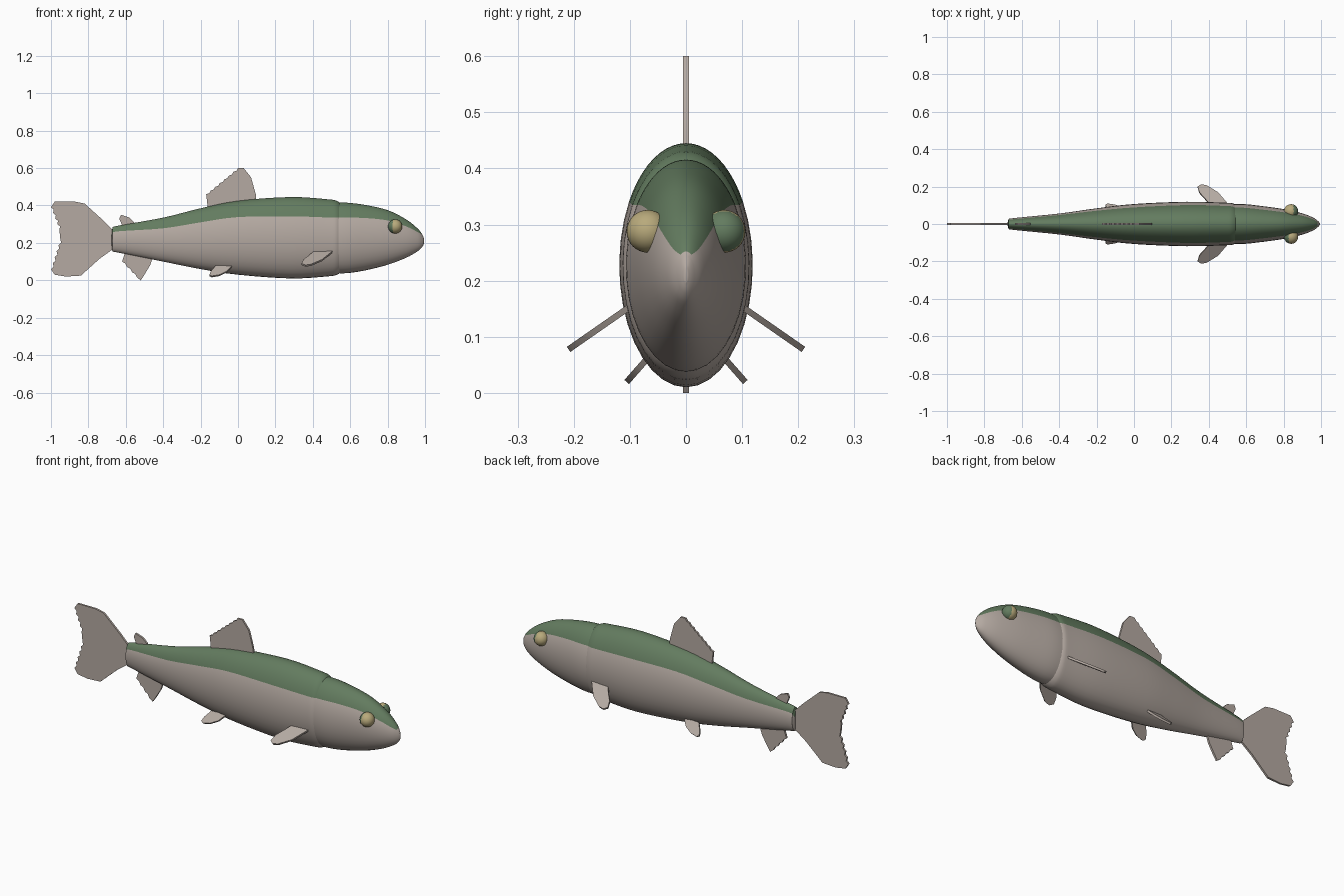
import bpy
import bmesh
import math
from mathutils import Vector

cube = bpy.data.objects.get("Cube")
if cube:
    bpy.data.objects.remove(cube, do_unlink=True)


def make_material(name, colour):
    mat = bpy.data.materials.new(name)
    mat.use_nodes = True
    mat.diffuse_color = (*colour, 1)
    mat.node_tree.nodes["Principled BSDF"].inputs["Base Color"].default_value = (*colour, 1)
    return mat


beige = make_material("belly beige", (0.46, 0.40, 0.36))
green = make_material("back green", (0.125, 0.20, 0.115))
yellow = make_material("eye yellow", (0.48, 0.40, 0.20))


def finish(bm, name, materials, angle):
    """Turn a bmesh into a named, shaded object."""
    bmesh.ops.recalc_face_normals(bm, faces=bm.faces)
    mesh = bpy.data.meshes.new(name)
    bm.to_mesh(mesh)
    bm.free()
    for mat in materials:
        mesh.materials.append(mat)
    obj = bpy.data.objects.new(name, mesh)
    bpy.context.collection.objects.link(obj)
    bpy.ops.object.select_all(action="DESELECT")
    obj.select_set(True)
    bpy.context.view_layer.objects.active = obj
    bpy.ops.object.shade_smooth_by_angle(angle=math.radians(angle))
    return obj


def smooth_stations(stations, steps=4):
    """Catmull-Rom interpolation through the stations."""
    rows = [Vector(s) for s in stations]
    padded = [rows[0]] + rows + [rows[-1]]
    result = []
    for a, b, c, d in zip(padded, padded[1:], padded[2:], padded[3:]):
        for i in range(steps):
            t = i / steps
            result.append(b + (c - a) * t / 2
                          + (a * 2 - b * 5 + c * 4 - d) * t ** 2 / 2
                          + (b * 3 - a - c * 3 + d) * t ** 3 / 2)
    result.append(rows[-1])
    return result


def loft(name, stations, back_end):
    """Elliptical loft whose rings follow the line between back and belly."""
    upper, lower = 20, 24
    count = upper + lower
    bm = bmesh.new()
    rings = []
    for x, top, bottom, half_width, line in smooth_stations(stations):
        middle, half = (top + bottom) / 2, (top - bottom) / 2
        split = math.asin(max(-0.9, min(0.98, (line - middle) / half)))
        ring = []
        for i in range(count):
            if i < upper:
                a = split + (math.pi - 2 * split) * i / upper
            else:
                a = math.pi - split + (math.pi + 2 * split) * (i - upper) / lower
            ring.append(bm.verts.new((x, half_width * math.cos(a), middle + half * math.sin(a))))
        rings.append(ring)
    for r, s in zip(rings, rings[1:]):
        for i in range(count):
            j = (i + 1) % count
            face = bm.faces.new((r[i], r[j], s[j], s[i]))
            face.material_index = int(i < upper and s[0].co.x < back_end)
    bm.faces.new(rings[0])
    bm.faces.new(rings[-1])
    return finish(bm, name, (beige, green), 50)


# Body and head: x, top, bottom, half width, colour line
loft("body", [
    (-0.675, 0.25, 0.18, 0.012, 0.235),
    (-0.67, 0.28, 0.155, 0.025, 0.25),
    (-0.64, 0.292, 0.148, 0.032, 0.262),
    (-0.4, 0.335, 0.10, 0.056, 0.278),
    (-0.2, 0.385, 0.06, 0.084, 0.31),
    (0, 0.425, 0.03, 0.107, 0.338),
    (0.28, 0.445, 0.01, 0.119, 0.342),
    (0.48, 0.433, 0.021, 0.114, 0.336),
    (0.53, 0.424, 0.03, 0.11, 0.335),
    (0.56, 0.40, 0.05, 0.09, 0.334),
], 1)
loft("head", [
    (0.50, 0.415, 0.04, 0.105, 0.335),
    (0.58, 0.415, 0.038, 0.107, 0.335),
    (0.68, 0.403, 0.053, 0.097, 0.333),
    (0.8, 0.375, 0.083, 0.08, 0.32),
    (0.9, 0.325, 0.121, 0.057, 0.288),
    (0.96, 0.277, 0.155, 0.033, 0.258),
    (0.985, 0.245, 0.178, 0.015, 0.244),
    (0.995, 0.222, 0.198, 0.003, 0.24),
], 0.983)


def teeth(start, end, count, depth):
    """Ragged fin edge between two points."""
    a, b = Vector(start), Vector(end)
    normal = Vector((a.y - b.y, b.x - a.x)).normalized() * depth
    return [tuple(a.lerp(b, i / (2 * count)) + normal * (i % 2))
            for i in range(2 * count + 1)]


def fin(name, outline, root=(0, 0), direction=(0, 1), thickness=0.011):
    """Thin plate; outline is (x, distance along direction)."""
    out = Vector((0, *direction)).normalized()
    base = Vector((0, *root))
    offset = out.cross(Vector((1, 0, 0))) * thickness / 2
    bm = bmesh.new()
    points = [Vector((x, 0, 0)) + base + out * d for x, d in outline]
    front = [bm.verts.new(p + offset) for p in points]
    back = [bm.verts.new(p - offset) for p in points]
    bm.faces.new(front)
    bm.faces.new(back[::-1])
    for i in range(len(points)):
        j = (i + 1) % len(points)
        bm.faces.new((front[j], front[i], back[i], back[j]))
    return finish(bm, name, (beige,), 30)


# Fins on the centre line
fin("tail_fin", [(-0.65, 0.25), (-0.72, 0.32), (-0.82, 0.41), (-0.87, 0.42), (-0.98, 0.42)]
    + teeth((-1, 0.39), (-0.955, 0.27), 4, 0.01)
    + teeth((-0.95, 0.22), (-1, 0.06), 5, 0.01)
    + [(-0.98, 0.03), (-0.92, 0.02), (-0.84, 0.025), (-0.74, 0.115), (-0.65, 0.18)])
fin("dorsal_fin", [(0.1, 0.41), (0.095, 0.46), (0.07, 0.55), (0.03, 0.60)]
    + teeth((0, 0.60), (-0.17, 0.46), 7, 0.006) + [(-0.16, 0.37)])
fin("adipose_fin", [(-0.61, 0.27), (-0.635, 0.33), (-0.625, 0.35),
                    (-0.58, 0.335), (-0.555, 0.31), (-0.55, 0.28)])
fin("anal_fin", [(-0.45, 0.14), (-0.47, 0.08), (-0.50, 0.03), (-0.52, 0)]
    + teeth((-0.54, 0.015), (-0.62, 0.10), 3, -0.006) + [(-0.6, 0.16)])

# Paired fins and eyes
for side, label in ((1, "left"), (-1, "right")):
    fin(label + "_pectoral_fin",
        [(0.51, -0.01), (0.45, 0.075), (0.39, 0.12), (0.36, 0.127),
         (0.34, 0.112), (0.35, 0.075), (0.38, 0.035), (0.41, -0.01)],
        (side * 0.105, 0.15), (side * 0.82, -0.57))
    fin(label + "_pelvic_fin",
        [(-0.03, -0.02), (-0.06, 0.02), (-0.1, 0.045), (-0.14, 0.054),
         (-0.153, 0.045), (-0.145, 0.02), (-0.12, -0.02)],
        (side * 0.07, 0.06), (side * 0.66, -0.75))

    # Each eye is yellow on one side and green on the other
    bm = bmesh.new()
    bmesh.ops.create_uvsphere(bm, u_segments=32, v_segments=16, radius=0.038)
    for face in bm.faces:
        face.material_index = int(face.calc_center_median().x * -side > -0.012)
    bmesh.ops.translate(bm, verts=bm.verts, vec=(0.84, side * 0.068, 0.288))
    finish(bm, label + "_eye", (green, yellow), 60)
